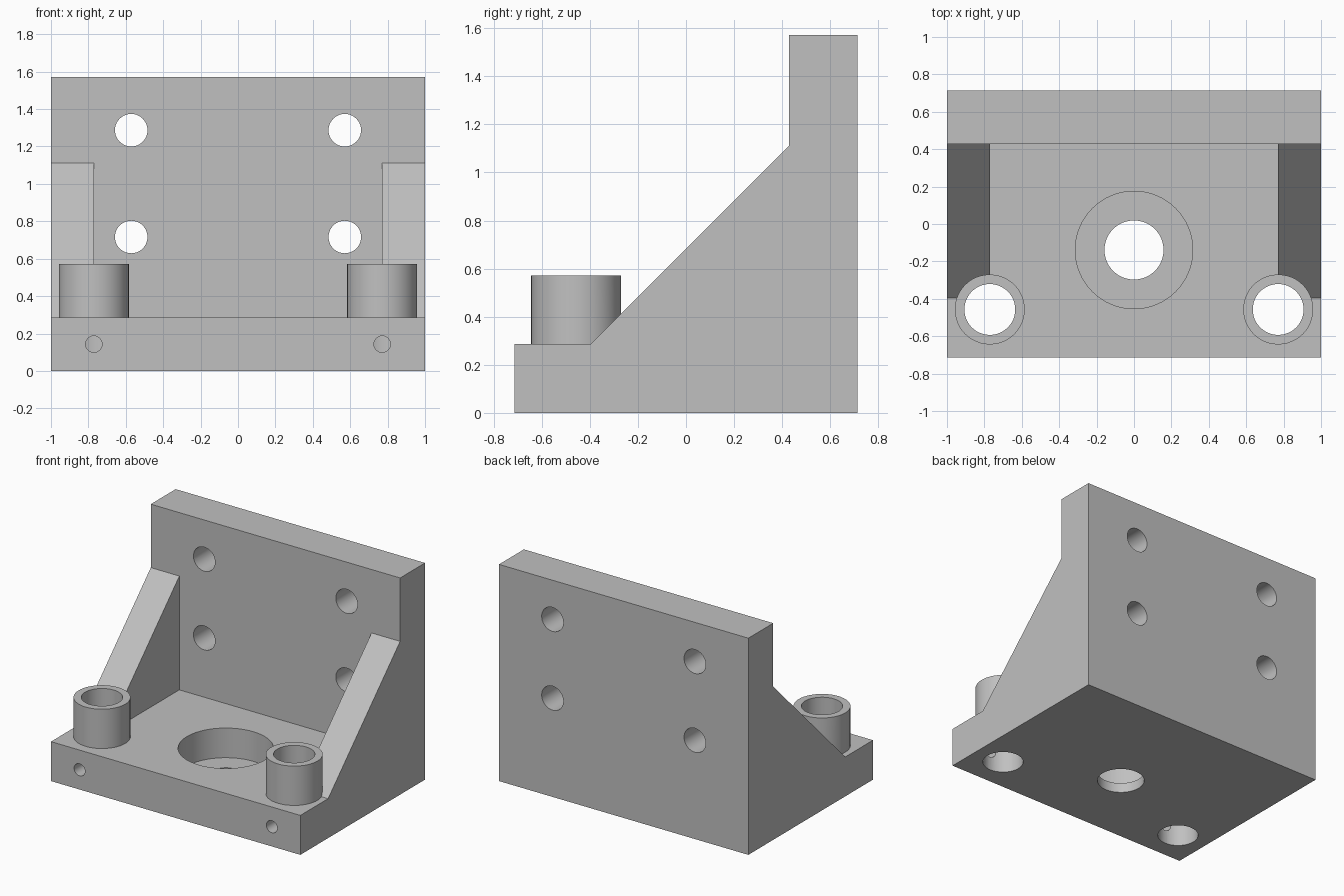
import bpy, bmesh, math
from mathutils import Matrix

cube = bpy.data.objects.get("Cube")
if cube:
    bpy.data.objects.remove(cube, do_unlink=True)

# Single plain grey material
grey = bpy.data.materials.new("plain grey")
grey.use_nodes = True
colour = (0.53, 0.53, 0.53, 1)
grey.diffuse_color = colour
grey.node_tree.nodes["Principled BSDF"].inputs["Base Color"].default_value = colour

# Main dimensions
BASE = 0.286
FRONT, BACK = -0.714, 0.714
WALL_Y = 0.429
HEIGHT = 1.571
SIDE_X = 0.771
BOSS_Y = -0.457


def finish(name, bm):
    bmesh.ops.recalc_face_normals(bm, faces=bm.faces)
    mesh = bpy.data.meshes.new(name)
    bm.to_mesh(mesh)
    bm.free()
    mesh.materials.append(grey)
    ob = bpy.data.objects.new(name, mesh)
    bpy.context.collection.objects.link(ob)
    return ob


def extrude_x(name, profile, x0, x1):
    """Extrude a (y, z) outline along x."""
    bm = bmesh.new()
    face = bm.faces.new([bm.verts.new((x0, y, z)) for y, z in profile])
    new = bmesh.ops.extrude_face_region(bm, geom=[face])["geom"]
    verts = [g for g in new if isinstance(g, bmesh.types.BMVert)]
    bmesh.ops.translate(bm, verts=verts, vec=(x1 - x0, 0, 0))
    return finish(name, bm)


def cylinder(name, centre, radius, lo, hi, axis="Z", sides=48):
    """Cylinder along z or y, running from lo to hi on that axis."""
    bm = bmesh.new()
    bmesh.ops.create_cone(bm, cap_ends=True, segments=sides, radius1=radius,
                          radius2=radius, depth=hi - lo)
    a, b = centre
    mid = (lo + hi) / 2
    if axis == "Y":
        bmesh.ops.transform(bm, verts=bm.verts, matrix=Matrix.Rotation(math.pi / 2, 4, "X"))
        bmesh.ops.translate(bm, verts=bm.verts, vec=(a, mid, b))
    else:
        bmesh.ops.translate(bm, verts=bm.verts, vec=(a, b, mid))
    return finish(name, bm)


def combine(target, tool, operation):
    """Apply a boolean and remove its tool object."""
    tool.hide_render = True
    mod = target.modifiers.new("boolean", "BOOLEAN")
    mod.operation = operation
    mod.solver = "EXACT"
    mod.object = tool
    bpy.context.view_layer.objects.active = target
    bpy.ops.object.modifier_apply(modifier=mod.name)
    bpy.data.objects.remove(tool, do_unlink=True)


# L-shaped base plate and upright wall
bracket = extrude_x("angle_bracket", [
    (FRONT, 0), (BACK, 0), (BACK, HEIGHT), (WALL_Y, HEIGHT),
    (WALL_Y, BASE), (FRONT, BASE)], -1, 1)

# Sloping side gussets and round bosses
for s in (-1, 1):
    gusset = extrude_x("gusset", [
        (-0.396, BASE), (WALL_Y, BASE), (WALL_Y, 1.111)], s * SIDE_X, s)
    combine(bracket, gusset, "UNION")
    boss = cylinder("boss", (s * SIDE_X, BOSS_Y), 0.187, 0.1, 0.571)
    combine(bracket, boss, "UNION")

# Counterbored centre hole
combine(bracket, cylinder("counterbore", (0, -0.139), 0.314, 0.071, 0.5, sides=64), "DIFFERENCE")
combine(bracket, cylinder("centre_hole", (0, -0.139), 0.158, -0.1, 0.3), "DIFFERENCE")

# Boss bores, locking screw holes and wall bolt holes
for s in (-1, 1):
    combine(bracket, cylinder("bore", (s * SIDE_X, BOSS_Y), 0.136, -0.1, 0.8), "DIFFERENCE")
    combine(bracket, cylinder("screw_hole", (s * SIDE_X, 0.143), 0.044,
                              FRONT - 0.1, BOSS_Y, "Y", 24), "DIFFERENCE")
    for z in (0.716, 1.287):
        combine(bracket, cylinder("bolt_hole", (s * 0.571, z), 0.087,
                                  0.3, 0.9, "Y", 40), "DIFFERENCE")

# Smooth round walls, crisp edges
bpy.ops.object.select_all(action="DESELECT")
bracket.select_set(True)
bpy.context.view_layer.objects.active = bracket
bpy.ops.object.shade_smooth_by_angle(angle=math.radians(30))
